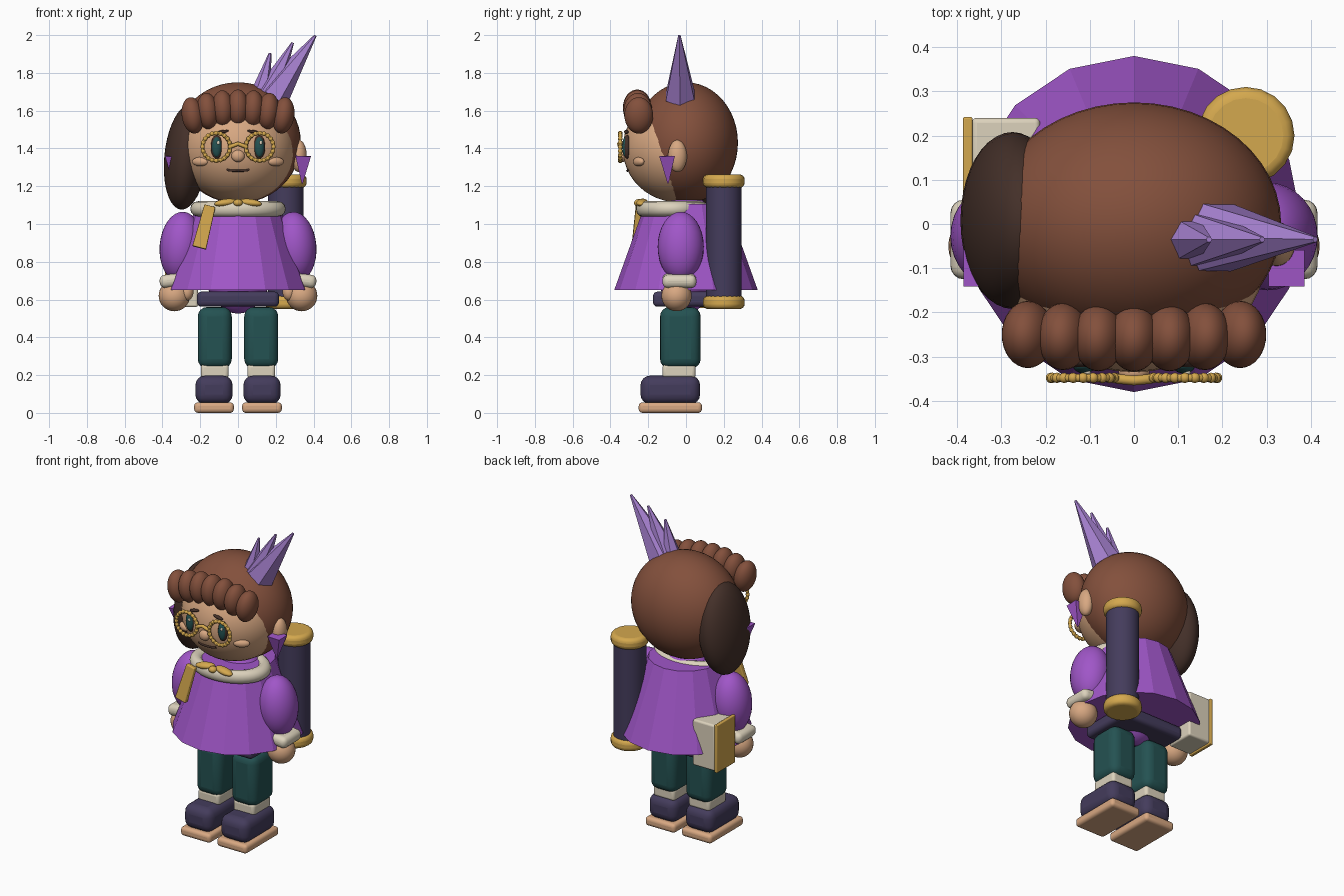
import bpy
import math
from mathutils import Vector

cube = bpy.data.objects.get("Cube")
if cube:
    bpy.data.objects.remove(cube, do_unlink=True)


def material(name, rgb):
    mat = bpy.data.materials.new(name)
    lin = [(c / 255 / 12.92 if c < 11 else ((c / 255 + 0.055) / 1.055) ** 2.4) for c in rgb]
    mat.use_nodes = True
    mat.diffuse_color = (*lin, 1)
    node = next(n for n in mat.node_tree.nodes if n.type == "BSDF_PRINCIPLED")
    node.inputs["Base Color"].default_value = (*lin, 1)
    return mat


SKIN = material("skin", (216, 168, 130))
HAIR = material("brown hair", (131, 80, 60))
DARK = material("dark brown", (68, 48, 41))
PURPLE = material("purple cloth", (160, 86, 200))
CRYSTAL = material("light purple", (168, 130, 210))
NAVY = material("dark navy", (68, 60, 92))
TEAL = material("dark teal", (36, 82, 82))
CREAM = material("cream", (220, 210, 188))
GOLD = material("gold", (212, 168, 78))


def finish(name, mat, smooth=True):
    ob = bpy.context.object
    ob.name = ob.data.name = name
    ob.data.materials.append(mat)
    if smooth:
        bpy.ops.object.shade_smooth_by_angle(angle=math.radians(40))
    return ob


def ball(name, mat, loc, radii, rot=(0, 0, 0), seg=32):
    bpy.ops.mesh.primitive_uv_sphere_add(segments=seg, ring_count=seg // 2, location=loc, rotation=rot)
    bpy.context.object.scale = radii
    return finish(name, mat)


def bevel(ob, width):
    mod = ob.modifiers.new("round", "BEVEL")
    mod.width = width
    mod.segments = 4
    mod.limit_method = "ANGLE"


def box(name, mat, loc, size, round_by, rot=(0, 0, 0)):
    bpy.ops.mesh.primitive_cube_add(size=1, location=loc, rotation=rot)
    ob = bpy.context.object
    for v in ob.data.vertices:
        v.co = [c * s for c, s in zip(v.co, size)]
    bevel(ob, round_by)
    return finish(name, mat)


def cone(name, mat, start, end, r1, r2, sides, smooth=False):
    a, b = Vector(start), Vector(end)
    quat = (b - a).to_track_quat("Z", "Y")
    bpy.ops.mesh.primitive_cone_add(vertices=sides, radius1=r1, radius2=r2, depth=(b - a).length,
                                    location=(a + b) / 2, rotation=quat.to_euler())
    return finish(name, mat, smooth)


def ring(name, mat, loc, major, minor, rot=(0, 0, 0), scale=(1, 1, 1)):
    bpy.ops.mesh.primitive_torus_add(location=loc, rotation=rot, major_radius=major, minor_radius=minor,
                                     major_segments=40, minor_segments=12)
    bpy.context.object.scale = scale
    return finish(name, mat)


def strand(name, mat, points, radius):
    curve = bpy.data.curves.new(name, "CURVE")
    curve.dimensions = "3D"
    curve.bevel_depth = radius
    curve.use_fill_caps = True
    spline = curve.splines.new("POLY")
    spline.points.add(len(points) - 1)
    for p, co in zip(spline.points, points):
        p.co = (*co, 1)
    curve.materials.append(mat)
    ob = bpy.data.objects.new(name, curve)
    bpy.context.collection.objects.link(ob)


# Head and hair
def face_y(x, z):
    return -0.04 - 0.295 * math.sqrt(1 - (x / 0.305) ** 2 - ((z - 1.4) / 0.285) ** 2)


ball("head", SKIN, (0, -0.04, 1.4), (0.305, 0.295, 0.285), seg=48)
ball("hair_cap", HAIR, (0, 0, 1.43), (0.333, 0.275, 0.32), seg=48)
ball("side_hair", DARK, (-0.275, 0.008, 1.355), (0.115, 0.2, 0.28), (0, 0.1, 0), seg=40)

# Fringe of rounded locks
for i in range(7):
    t = (i - 3) / 3
    ball(f"fringe_lock_{i + 1}", HAIR, (0.24 * t, -0.258 + 0.008 * t * t, 1.615 - 0.04 * t * t),
         (0.058, 0.076, 0.097), (0, 0.15 * t, 0))

# Crystal hair ornament
for name, start, end, r in (("large", (0.185, -0.03, 1.675), (0.41, -0.035, 1.998), 0.088),
                            ("middle", (0.16, -0.035, 1.69), (0.29, -0.035, 1.96), 0.068),
                            ("small", (0.125, -0.035, 1.71), (0.17, -0.035, 1.905), 0.05)):
    cone(f"{name}_crystal", CRYSTAL, start, end, r, 0.007, 6)

# Face
ball("nose", SKIN, (0, -0.335, 1.36), (0.035, 0.024, 0.032))
strand("mouth", DARK, [(x / 100, face_y(x / 100, 1.282) - 0.002, 1.282 + 0.000005 * x ** 4)
                       for x in range(-6, 7)], 0.006)
strand("glasses_bridge", GOLD, [(-0.04, -0.35, 1.41), (0, -0.354, 1.425), (0.04, -0.35, 1.41)], 0.011)

for s, side in ((1, "left"), (-1, "right")):
    # Eyes, brows, cheeks, ears
    ball(f"{side}_eye", DARK, (0.113 * s, -0.312, 1.408), (0.031, 0.02, 0.063))
    ball(f"{side}_iris", TEAL, (0.113 * s, -0.32, 1.408), (0.025, 0.018, 0.053))
    ball(f"{side}_eye_glint", CREAM, (0.113 * s + 0.008, -0.336, 1.43), (0.008, 0.005, 0.01), seg=12)
    ball(f"{side}_brow", DARK, (0.083 * s, -0.316, 1.488), (0.034, 0.012, 0.009), (0, 0.2 * s, 0), seg=16)
    ball(f"{side}_cheek", SKIN, (0.2 * s, face_y(0.2, 1.33), 1.33), (0.048, 0.022, 0.024), (0, 0, 0.5 * s))
    ball(f"{side}_ear", SKIN, (0.322 * s, -0.045, 1.36), (0.042, 0.05, 0.085))
    cone(f"{side}_earring", PURPLE, (0.345 * s, -0.1, 1.36), (0.34 * s, -0.095, 1.215), 0.058, 0.004, 4)

    # Beaded glasses
    ring(f"{side}_glasses_rim", GOLD, (0.115 * s, -0.348, 1.408), 0.073, 0.009, (math.pi / 2, 0, 0))
    for i in range(20):
        a = i * math.tau / 20
        ball(f"{side}_rim_bead_{i + 1}", GOLD,
             (0.115 * s + 0.073 * math.cos(a), -0.348, 1.408 + 0.073 * math.sin(a)), (0.0125,) * 3, seg=10)

    # Arms
    ball(f"{side}_sleeve", PURPLE, (0.302 * s, -0.028, 0.88), (0.113, 0.122, 0.185), (0, -0.08 * s, 0))
    box(f"{side}_sleeve_cuff", CREAM, (0.335 * s, -0.035, 0.702), (0.16, 0.18, 0.07), 0.03, (0, 0.12 * s, 0))
    ball(f"{side}_hand", SKIN, (0.337 * s, -0.05, 0.62), (0.083, 0.08, 0.082))
    ball(f"{side}_thumb", SKIN, (0.27 * s, -0.08, 0.64), (0.034, 0.035, 0.045))

    # Legs and boots
    box(f"{side}_trouser_leg", TEAL, (0.123 * s, -0.03, 0.398), (0.18, 0.215, 0.325), 0.05)
    box(f"{side}_sock", CREAM, (0.123 * s, -0.037, 0.22), (0.148, 0.175, 0.075), 0.018)
    box(f"{side}_boot", NAVY, (0.127 * s, -0.083, 0.122), (0.197, 0.315, 0.15), 0.05)
    box(f"{side}_sole", SKIN, (0.127 * s, -0.083, 0.028), (0.21, 0.335, 0.056), 0.02)

# Dress, belt and collar
ball("torso", PURPLE, (0, 0, 0.85), (0.2, 0.17, 0.325))
cone("dress", PURPLE, (0, 0, 0.65), (0, 0, 1.105), 0.38, 0.217, 16)
box("belt", NAVY, (0, 0, 0.602), (0.435, 0.35, 0.08), 0.025)
ring("collar", CREAM, (0, -0.075, 1.08), 0.21, 0.043, scale=(1, 0.75, 0.95))

# Gold neck bow and hanging tail
for s, side in ((1, "left"), (-1, "right")):
    ball(f"{side}_bow_loop", GOLD, (0.065 * s, -0.232, 1.113), (0.062, 0.03, 0.02), (0, 0.12 * s, -0.15 * s))
ball("bow_knot", GOLD, (0, -0.25, 1.112), (0.025, 0.025, 0.02))
tail = box("scarf_tail", GOLD, (-0.177, -0.262, 0.985), (0.06, 0.03, 0.23), 0.006, (-0.1, 0.25, 0))
for v in tail.data.vertices:
    if v.co.z < 0:
        v.co.x *= 1.25

# Scroll case on the back
cone("scroll_case", NAVY, (0.253, 0.2, 0.58), (0.253, 0.2, 1.23), 0.095, 0.095, 24, True)
for name, z in (("bottom", 0.585), ("top", 1.227)):
    cap = cone(f"scroll_case_{name}_cap", GOLD, (0.253, 0.2, z - 0.035), (0.253, 0.2, z + 0.035),
               0.11, 0.11, 20, True)
    bevel(cap, 0.025)

# Book at the hip
box("book_pages", CREAM, (-0.29, 0.15, 0.705), (0.155, 0.18, 0.29), 0.012)
box("book_cover", GOLD, (-0.376, 0.15, 0.705), (0.022, 0.185, 0.3), 0.005)
